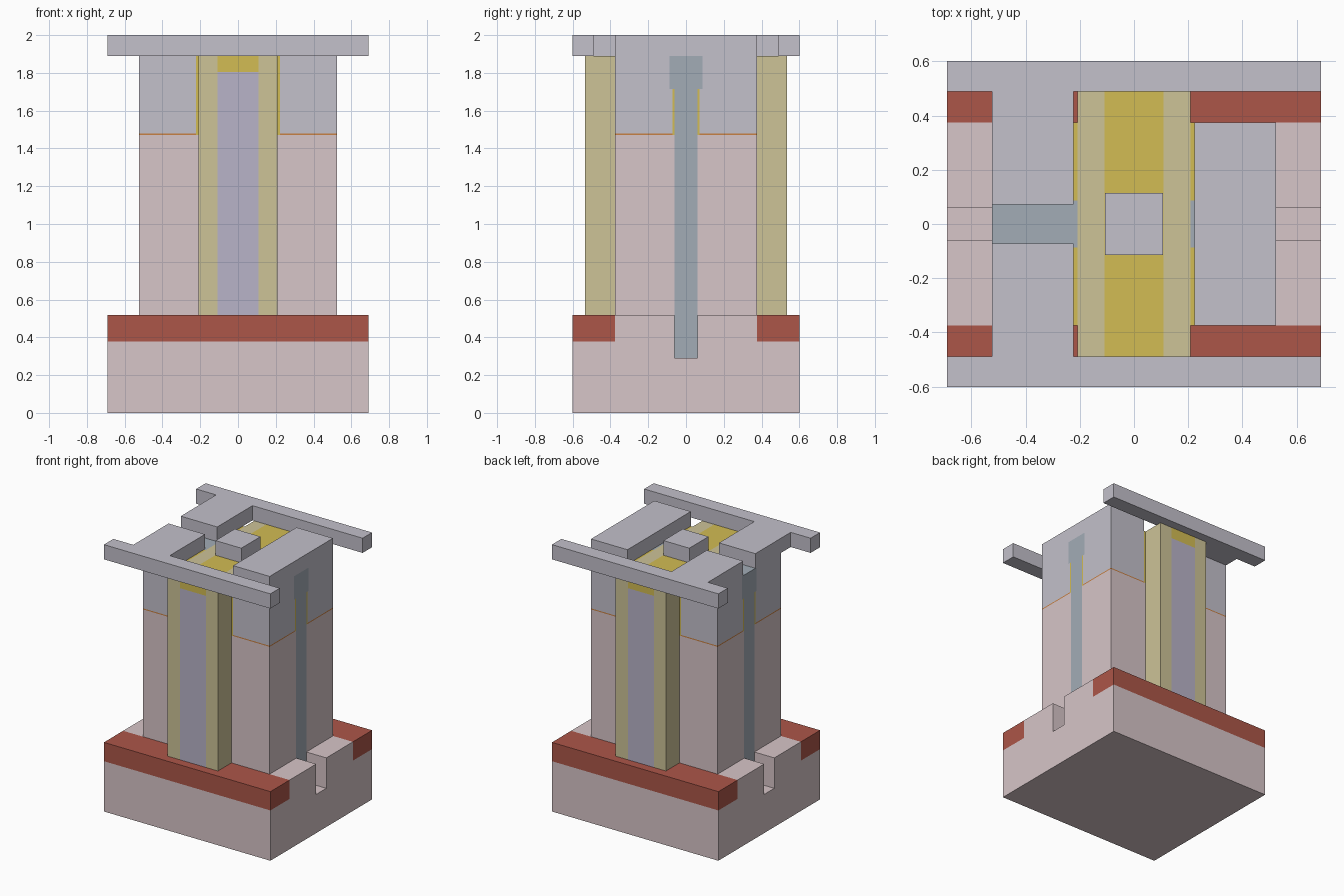
import bpy, bmesh

if "Cube" in bpy.data.objects:
    bpy.data.objects.remove(bpy.data.objects["Cube"])

COLORS = {
    "pink": (0.84, 0.77, 0.78), "red": (0.67, 0.34, 0.29), "grey": (0.76, 0.75, 0.79),
    "beige": (0.80, 0.76, 0.59), "yellow": (0.82, 0.73, 0.33), "violet": (0.72, 0.70, 0.78),
    "orange": (0.78, 0.50, 0.27), "slate": (0.63, 0.67, 0.71),
}
MATS = {}
for key, rgb in COLORS.items():
    m = bpy.data.materials.new(key + "_material")
    m.diffuse_color = (*[c ** 2.2 for c in rgb], 1)
    m.use_nodes = True
    m.node_tree.nodes["Principled BSDF"].inputs["Base Color"].default_value = m.diffuse_color
    MATS[key] = m


def prism(name, color, points, axis, lo, hi):
    """Extrude a profile: axis 'x' takes (y, z) points, axis 'z' takes (x, y)."""
    put = (lambda p, t: (t, *p)) if axis == "x" else (lambda p, t: (*p, t))
    bm = bmesh.new()
    face = bm.faces.new([bm.verts.new(put(p, lo)) for p in points])
    ext = bmesh.ops.extrude_face_region(bm, geom=[face])
    shift = put((0, 0), hi - lo)
    verts = [v for v in ext["geom"] if isinstance(v, bmesh.types.BMVert)]
    bmesh.ops.translate(bm, vec=shift, verts=verts)
    bmesh.ops.recalc_face_normals(bm, faces=bm.faces)
    mesh = bpy.data.meshes.new(name)
    bm.to_mesh(mesh)
    bm.free()
    mesh.materials.append(MATS[color])
    obj = bpy.data.objects.new(name, mesh)
    bpy.context.collection.objects.link(obj)
    return obj


def box(name, color, x, y, z):
    return prism(name, color, [(x[0], y[0]), (x[1], y[0]), (x[1], y[1]), (x[0], y[1])], "z", *z)


def span(lo, hi, s):
    """Interval mirrored to side s."""
    return (lo, hi) if s > 0 else (-hi, -lo)


W, D = 0.69, 0.602            # half size of the base
BX, BY = 0.525, 0.375         # half size of the tower
GX = 0.208                    # half width of the gate
SX = 0.223                    # outer face of the spacers
T = 0.06                      # half width of the dividing wall
BASE, JOIN, CAP, TOP = 0.518, 1.48, 1.89, 2.0

# Base with raised centre and a trench along x
half = [(D, 0), (D, 0.377), (BY, 0.377), (BY, BASE), (T, BASE), (T, 0.29)]
prism("substrate", "pink", half + [(-y, z) for y, z in reversed(half)], "x", -W, W)
for s, side in ((-1, "front"), (1, "back")):
    box(side + "_isolation", "red", (-W, W), span(BY, D, s), (0.377, BASE))

# Dividing wall: buried foot, then a mushroom-headed wall on each side of the gate
box("wall_foot", "slate", (-BX, BX), (-T, T), (0.29, BASE))
stem = [(T, BASE), (T, 1.715), (0.087, 1.715), (0.087, CAP)]
for sx, nx in ((-1, "left"), (1, "right")):
    prism(nx + "_wall", "slate", stem + [(-y, z) for y, z in reversed(stem)], "x", *span(GX, BX, sx))
    for sy, ny in ((-1, "front"), (1, "back")):
        tag = f"{nx}_{ny}_"
        # Tower quarter: lower block, thin seam, upper block
        box(tag + "lower_block", "pink", span(GX, BX, sx), span(T, BY, sy), (BASE, JOIN - 0.008))
        box(tag + "seam", "orange", span(SX, BX, sx), span(0.072, BY, sy), (JOIN - 0.008, JOIN))
        upper = [(0.072, JOIN), (BY, JOIN), (BY, CAP), (0.087, CAP), (0.087, 1.715), (0.072, 1.715)]
        prism(tag + "upper_block", "grey", [(y * sy, z) for y, z in upper], "x", *span(SX, BX, sx))
        # Spacers beside the gate and beside the wall
        box(tag + "gate_spacer", "yellow", span(GX, SX, sx), span(0.087, BY, sy), (JOIN - 0.008, CAP))
        box(tag + "wall_spacer", "yellow", span(GX, BX, sx), span(T, 0.072, sy), (JOIN - 0.008, 1.715))
    # Gate side liner
    box(nx + "_gate_liner", "beige", span(0.108, GX, sx), (-0.535, 0.535), (BASE, CAP))

# Gate core and its lid
box("gate_core", "violet", (-0.108, 0.108), (-0.535, 0.535), (BASE, 1.804))
box("gate_lid", "yellow", (-0.108, 0.108), (-0.535, 0.535), (1.804, CAP))

# Top contacts: rails with left arms, right pad, centre pad
for s, side in ((-1, "front"), (1, "back")):
    rail = [(-W, D), (W, D), (W, 0.49), (-SX, 0.49), (-SX, 0.072), (-BX, 0.072), (-BX, 0.49), (-W, 0.49)]
    prism(side + "_rail", "grey", [(x, y * s) for x, y in rail], "z", CAP, TOP)
box("right_pad", "grey", (SX, BX), (-BY, BY), (CAP, TOP))
box("centre_pad", "grey", (-0.107, 0.107), (-0.114, 0.114), (CAP, TOP))
